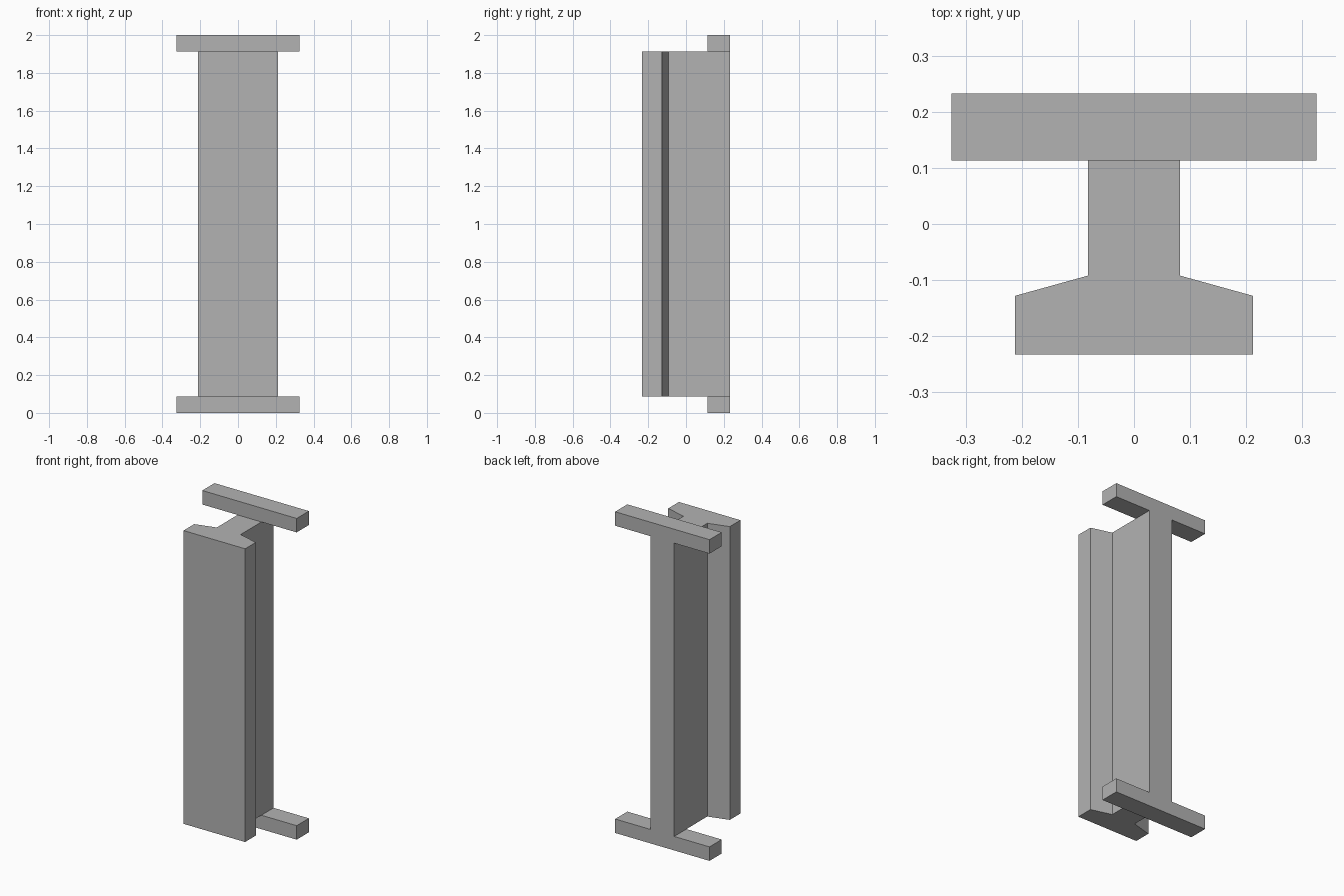
import bpy
import bmesh

cube = bpy.data.objects.get("Cube")
if cube:
    bpy.data.objects.remove(cube, do_unlink=True)

grey = bpy.data.materials.new("plain_grey")
grey.use_nodes = True
colour = (0.45, 0.45, 0.45, 1)
grey.diffuse_color = colour
grey.node_tree.nodes["Principled BSDF"].inputs["Base Color"].default_value = colour

HEIGHT = 2.0
BAR_HEIGHT = 0.087
BACK = 0.233
BAR_FRONT = 0.113
WEB = 0.082
FLANGE = 0.212
BAR = 0.325


def extrude_profile(name, half, bottom, top):
    """Mirror a half outline across x, then extrude it upward."""
    outline = half + [(-x, y) for x, y in reversed(half)]
    bm = bmesh.new()
    base = bm.faces.new([bm.verts.new((x, y, bottom)) for x, y in outline])
    result = bmesh.ops.extrude_face_region(bm, geom=[base], use_keep_orig=True)
    verts = [v for v in result["geom"] if isinstance(v, bmesh.types.BMVert)]
    bmesh.ops.translate(bm, verts=verts, vec=(0, 0, top - bottom))
    bmesh.ops.recalc_face_normals(bm, faces=bm.faces)
    mesh = bpy.data.meshes.new(name)
    bm.to_mesh(mesh)
    bm.free()
    mesh.materials.append(grey)
    obj = bpy.data.objects.new(name, mesh)
    bpy.context.scene.collection.objects.link(obj)
    return obj


# Upright post: wide front flange tapering into a narrow web
post_half = [(FLANGE, -BACK), (FLANGE, -0.128), (WEB, -0.092), (WEB, BACK)]
extrude_profile("upright_post", post_half, BAR_HEIGHT, HEIGHT - BAR_HEIGHT)

# Cross bars capping the back of the web at both ends
bar_half = [(BAR, BAR_FRONT), (BAR, BACK)]
extrude_profile("bottom_cross_bar", bar_half, 0, BAR_HEIGHT)
extrude_profile("top_cross_bar", bar_half, HEIGHT - BAR_HEIGHT, HEIGHT)
